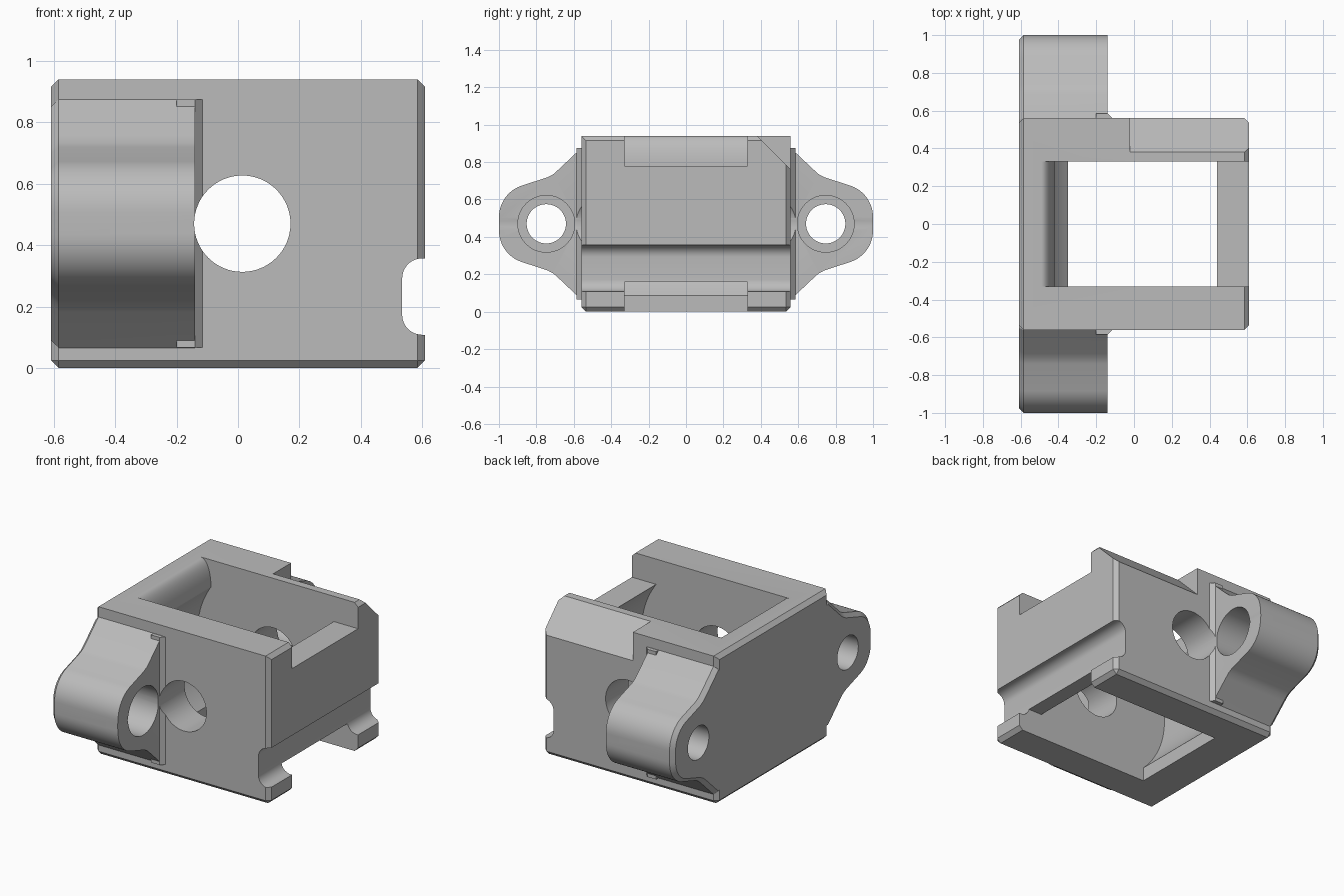
import bpy, bmesh
from math import sin, cos, pi, radians

cube = bpy.data.objects.get("Cube")
if cube:
    bpy.data.objects.remove(cube, do_unlink=True)

grey = bpy.data.materials.new("plain grey")
grey.use_nodes = True
grey.diffuse_color = (0.5, 0.5, 0.5, 1)
grey.node_tree.nodes["Principled BSDF"].inputs["Base Color"].default_value = (0.5, 0.5, 0.5, 1)

AXIS_X, MID_Z, TOP, CH = 0.014, 0.47, 0.94, 0.025


def arc(cx, cy, r, a0, a1, n=12, ry=None):
    ry = ry or r
    angles = [a0 + (a1 - a0) * i / n for i in range(n + 1)]
    return [(cx + r * cos(a), cy + ry * sin(a)) for a in angles]


def prism(name, pts, axis, a, b, bevel_if=None):
    """Extrude a 2D outline along an axis, optionally chamfering chosen edges."""
    place = {"x": lambda u, v, t: (t, u, v),
             "y": lambda u, v, t: (u, t, v),
             "z": lambda u, v, t: (u, v, t)}[axis]
    bm = bmesh.new()
    low = [bm.verts.new(place(u, v, a)) for u, v in pts]
    high = [bm.verts.new(place(u, v, b)) for u, v in pts]
    bm.faces.new(low)
    bm.faces.new(high[::-1])
    for i in range(len(pts)):
        j = (i + 1) % len(pts)
        bm.faces.new((low[i], high[i], high[j], low[j]))
    bmesh.ops.recalc_face_normals(bm, faces=bm.faces)
    if bevel_if:
        edges = [e for e in bm.edges if bevel_if(*[v.co for v in e.verts])]
        bmesh.ops.bevel(bm, geom=edges, offset=CH, segments=1, affect='EDGES')
        bmesh.ops.recalc_face_normals(bm, faces=bm.faces)
    mesh = bpy.data.meshes.new(name)
    bm.to_mesh(mesh)
    bm.free()
    ob = bpy.data.objects.new(name, mesh)
    bpy.context.collection.objects.link(ob)
    mesh.materials.append(grey)
    return ob


def combine(target, tool, operation):
    tool.hide_render = True
    mod = target.modifiers.new("combine", 'BOOLEAN')
    mod.operation, mod.solver, mod.object = operation, 'EXACT', tool
    bpy.context.view_layer.objects.active = target
    bpy.ops.object.modifier_apply(modifier=mod.name)
    bpy.data.objects.remove(tool, do_unlink=True)


# Block: every edge chamfered except the two long top ones
def block_edge(p, q):
    return not (p.z > 0.9 and q.z > 0.9 and abs(p.x - q.x) > 0.1)


block = prism("mount_block", [(-0.56, 0), (0.56, 0), (0.56, TOP), (-0.56, TOP)],
              "x", -0.61, 0.61, block_edge)

# Side lugs, chamfered around their outer end, with a small corner wedge
half = [(0.5, 0.405), (0.56, 0.405), (0.685, 0.287), (0.71, 0.265), (0.74, 0.249)]
half += arc(0.823, 0.036, 0.177, radians(70), 0)
outline = half + [(y, -z) for y, z in half[::-1]]
for side in (1, -1):
    lug = prism("lug", [(side * y, MID_Z + z) for y, z in outline], "x", -0.61, -0.14,
                lambda p, q: p.x < -0.6 and q.x < -0.6)
    combine(block, lug, 'UNION')
    wedge = prism("wedge", [(-0.2, side * 0.53), (-0.115, side * 0.55),
                            (-0.115, side * 0.56), (-0.14, side * 0.585), (-0.2, side * 0.585)],
                  "z", 0.066, 0.874)
    combine(block, wedge, 'UNION')

# Cavity: round chamber with open slots above and below on one side
chamber = 0.527
cavity = [(0.8, -0.1), (0.8, 0.16)]
cavity += arc(AXIS_X, MID_Z, chamber, -0.629, 0.629, 24)
cavity += [(0.8, 0.78), (0.8, 1.1), (-0.49, 1.1)]
cavity += arc(-0.49, 0.769, 0.07, pi / 2, 0, 12, TOP - 0.769)
cavity += arc(AXIS_X, MID_Z, chamber, pi - 0.603, pi + 0.811, 24)[1:]
cavity += [(-0.35, -0.1)]
combine(block, prism("cavity", cavity, "y", -0.33, 0.33), 'DIFFERENCE')

# Cross hole through both long walls
combine(block, prism("cross_hole", arc(AXIS_X, MID_Z, 0.157, 0, 2 * pi, 64)[:-1],
                     "y", -1.2, 1.2), 'DIFFERENCE')

# Rounded groove along the outer wall
groove = [(0.8, 0.108), (0.8, 0.357)]
groove += arc(0.6, 0.292, 0.065, pi / 2, pi, 10) + arc(0.6, 0.173, 0.065, pi, 1.5 * pi, 10)
combine(block, prism("groove", groove, "y", -0.8, 0.8), 'DIFFERENCE')

# Sloped relief on the rear top edge
combine(block, prism("relief", [(0.38, TOP), (0.58, 0.74), (0.8, 0.74), (0.8, 1.1), (0.38, 1.1)],
                     "x", -0.02, 0.8), 'DIFFERENCE')

# Bolt holes with counterbores in the lugs
for side in (1, -1):
    for radius, start, end in ((0.105, -0.8, -0.4), (0.152, -0.44, -0.05)):
        bore = prism("bore", arc(side * 0.747, MID_Z, radius, 0, 2 * pi, 48)[:-1], "x", start, end)
        combine(block, bore, 'DIFFERENCE')

# Smooth round surfaces, keep hard edges crisp
bpy.ops.object.select_all(action='DESELECT')
block.select_set(True)
bpy.context.view_layer.objects.active = block
bpy.ops.object.shade_smooth_by_angle(angle=radians(20))
